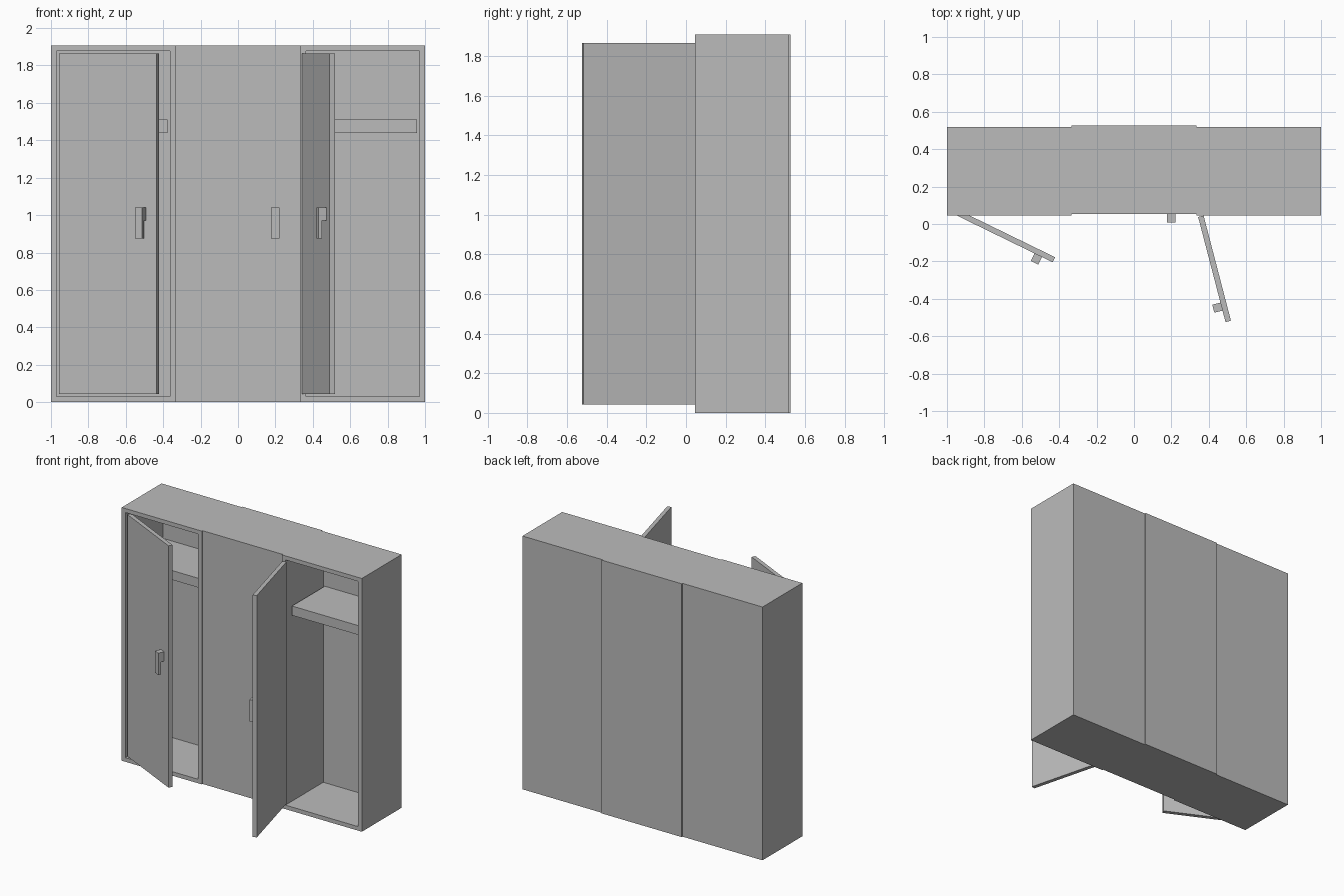
import bpy, bmesh
from math import radians
from mathutils import Matrix, Vector

cube = bpy.data.objects.get("Cube")
if cube:
    bpy.data.objects.remove(cube, do_unlink=True)

grey = bpy.data.materials.new("grey metal")
grey.use_nodes = True
grey.diffuse_color = (0.5, 0.5, 0.5, 1)
grey.node_tree.nodes["Principled BSDF"].inputs["Base Color"].default_value = (0.5, 0.5, 0.5, 1)

HEIGHT, WIDTH, DEPTH = 1.907, 2 / 3, 0.473
WALL, BACK = 0.043, 0.023
DOOR_W, DOOR_T = WIDTH - 2 * WALL, 0.03
FRONT = 0.045


def finish(name, bm, matrix=Matrix()):
    mesh = bpy.data.meshes.new(name)
    bmesh.ops.recalc_face_normals(bm, faces=bm.faces)
    bm.to_mesh(mesh)
    bm.free()
    mesh.materials.append(grey)
    obj = bpy.data.objects.new(name, mesh)
    obj.matrix_world = matrix
    bpy.context.collection.objects.link(obj)
    return obj


def add_box(bm, low, high):
    low, high = Vector(low), Vector(high)
    verts = bmesh.ops.create_cube(bm, size=1)["verts"]
    for v in verts:
        v.co = (low + high) / 2 + v.co * (high - low)


def box(name, low, high, matrix=Matrix()):
    bm = bmesh.new()
    add_box(bm, low, high)
    return finish(name, bm, matrix)


# Open cabinet: a box whose front is inset and pushed back
def open_cabinet(name, x):
    bm = bmesh.new()
    add_box(bm, (x, FRONT, 0), (x + WIDTH, FRONT + DEPTH, HEIGHT))
    bm.normal_update()
    face = next(f for f in bm.faces if f.normal.y < -0.9)
    bmesh.ops.inset_individual(bm, faces=[face], thickness=WALL)
    new = bmesh.ops.extrude_discrete_faces(bm, faces=[face])["faces"][0]
    bmesh.ops.translate(bm, verts=new.verts, vec=(0, DEPTH - BACK, 0))
    return finish(name, bm)


# Handle: a long grip plate held by a short post at its upper half
def handle(name, matrix):
    profile = [(0, 1.04), (-0.045, 1.04), (-0.045, 0.875),
               (-0.024, 0.875), (-0.024, 0.97), (0, 0.97)]
    bm = bmesh.new()
    face = bm.faces.new([bm.verts.new((0.473, y, z)) for y, z in profile])
    out = bmesh.ops.extrude_face_region(bm, geom=[face])["geom"]
    verts = [g for g in out if isinstance(g, bmesh.types.BMVert)]
    bmesh.ops.translate(bm, verts=verts, vec=(0.044, 0, 0))
    finish(name, bm, matrix)


# Door hung on its back hinge corner, with the handle on its outer face
def door(side, hinge_x, hinge_y, angle):
    hinge = Matrix.Translation((hinge_x, hinge_y, 0)) @ Matrix.Rotation(radians(-angle), 4, "Z")
    box(side + "_door", (0, -DOOR_T, WALL), (DOOR_W, 0, HEIGHT - WALL), hinge)
    handle(side + "_handle", hinge @ Matrix.Translation((0, -DOOR_T, 0)))


# The two open cabinets with their shelves
for side, x in (("right", -1), ("left", 1 - WIDTH)):
    open_cabinet(side + "_cabinet", x)
    box(side + "_shelf", (x + WALL, FRONT + 0.06, 1.44),
        (x + WIDTH - WALL, FRONT + DEPTH - BACK, 1.51))

# Doors standing ajar and wide open
door("right", -0.944, 0.077, 26)
door("left", 0.372, 0.045, 75.4)

# Closed middle cabinet, set slightly back
step = 0.009
box("middle_cabinet", (-WIDTH / 2, FRONT + step, 0),
    (WIDTH / 2, FRONT + DEPTH + step, HEIGHT))
handle("middle_handle", Matrix.Translation((-0.296, FRONT + step, 0)))
